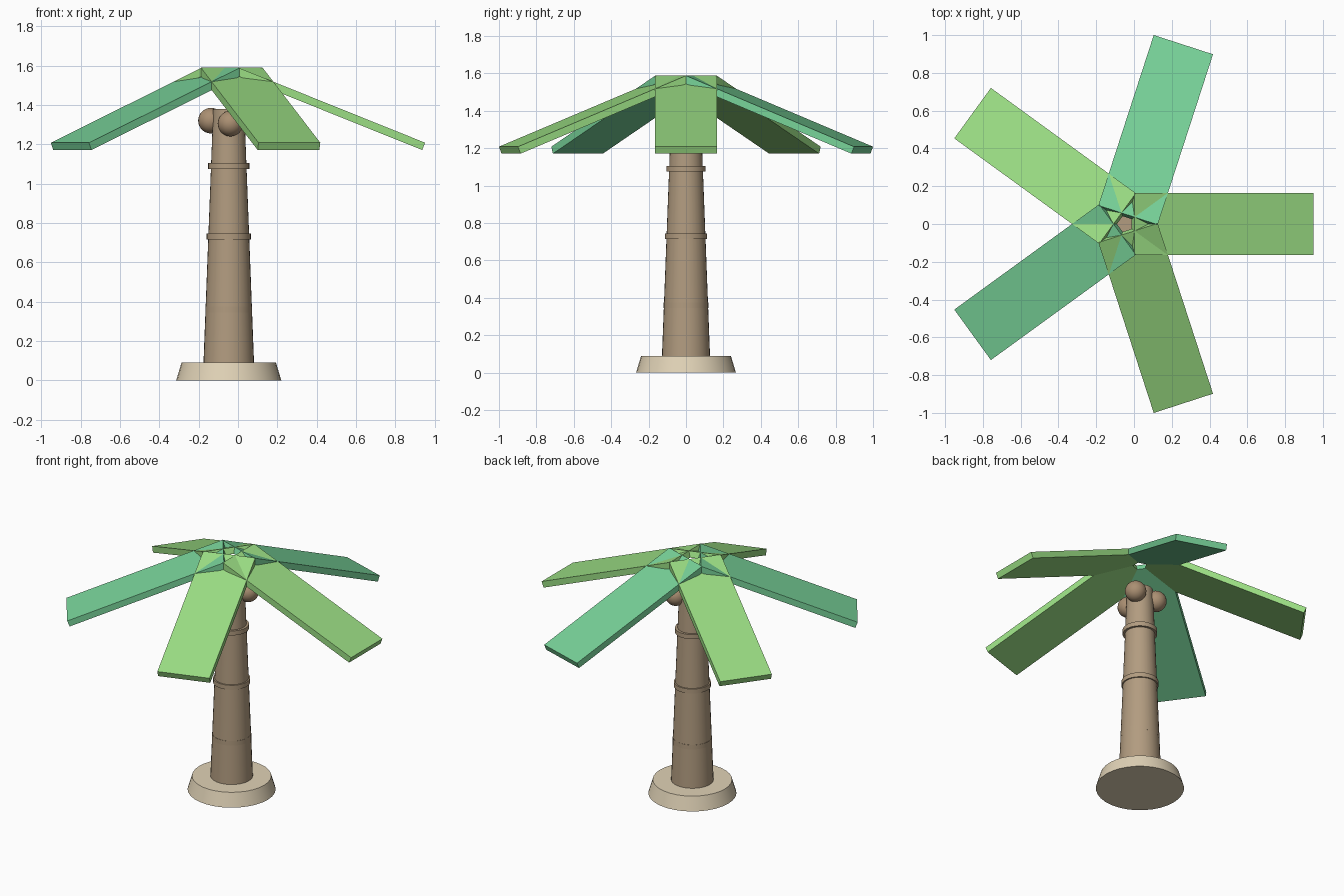
import bpy
import math
from mathutils import Matrix, Vector

cube = bpy.data.objects.get("Cube")
if cube:
    bpy.data.objects.remove(cube, do_unlink=True)

AXIS_X = -0.047  # the trunk stands slightly off the middle


def to_linear(c):
    c /= 255
    return c / 12.92 if c <= 0.04045 else ((c + 0.055) / 1.055) ** 2.4


def material(name, *rgb):
    mat = bpy.data.materials.new(name)
    mat.use_nodes = True
    color = tuple(to_linear(c) for c in rgb) + (1.0,)
    mat.diffuse_color = color
    mat.node_tree.nodes["Principled BSDF"].inputs["Base Color"].default_value = color
    return mat


sand = material("sand", 224, 210, 182)
bark = material("bark", 178, 156, 128)
husk = material("coconut brown", 170, 143, 114)
green = material("leaf green", 155, 222, 132)
teal = material("leaf teal", 120, 211, 153)


def finish(name, mat, smooth=True):
    obj = bpy.context.object
    obj.name = name
    obj.data.materials.append(mat)
    if smooth:
        bpy.ops.object.shade_smooth_by_angle(angle=math.radians(40))
    return obj


def cone(name, mat, r_bottom, r_top, z_bottom, z_top):
    bpy.ops.mesh.primitive_cone_add(
        vertices=32, radius1=r_bottom, radius2=r_top, depth=z_top - z_bottom,
        location=(AXIS_X, 0, (z_bottom + z_top) / 2))
    return finish(name, mat)


# Sand mound and tapered trunk
cone("sand_base", sand, 0.267, 0.24, 0, 0.09)
cone("trunk", bark, 0.13, 0.079, 0.05, 1.38)

# Bark rings
for i, (z, r) in enumerate([(0.36, 0.119), (0.73, 0.112), (1.09, 0.105)]):
    cone(f"trunk_ring_{i + 1}", bark, r, r, z - 0.015, z + 0.015)

# Coconuts clustered round the top of the trunk
for i, z in enumerate([1.32, 1.32, 1.305]):
    a = math.radians(35 + 120 * i)
    bpy.ops.mesh.primitive_uv_sphere_add(
        segments=24, ring_count=16, radius=0.065,
        location=(AXIS_X + 0.1 * math.cos(a), 0.1 * math.sin(a), z))
    finish(f"coconut_{i + 1}", husk)

# Five drooping plank fronds, each starting just off the axis
DROOP = math.radians(21.9)
LENGTH, WIDTH, THICK = 1.022, 0.33, 0.04
for i in range(5):
    bpy.ops.mesh.primitive_cube_add(size=1)
    frond = finish(f"frond_{i + 1}", teal if i % 2 else green, smooth=False)
    frond.data.transform(
        Matrix.Translation((AXIS_X, 0, 1.589))
        @ Matrix.Rotation(i * math.tau / 5, 4, "Z")
        @ Matrix.Translation((0.05, 0, 0))
        @ Matrix.Rotation(DROOP, 4, "Y")
        @ Matrix.Translation((LENGTH / 2, 0, -THICK / 2))
        @ Matrix.Diagonal(Vector((LENGTH, WIDTH, THICK, 1))))
